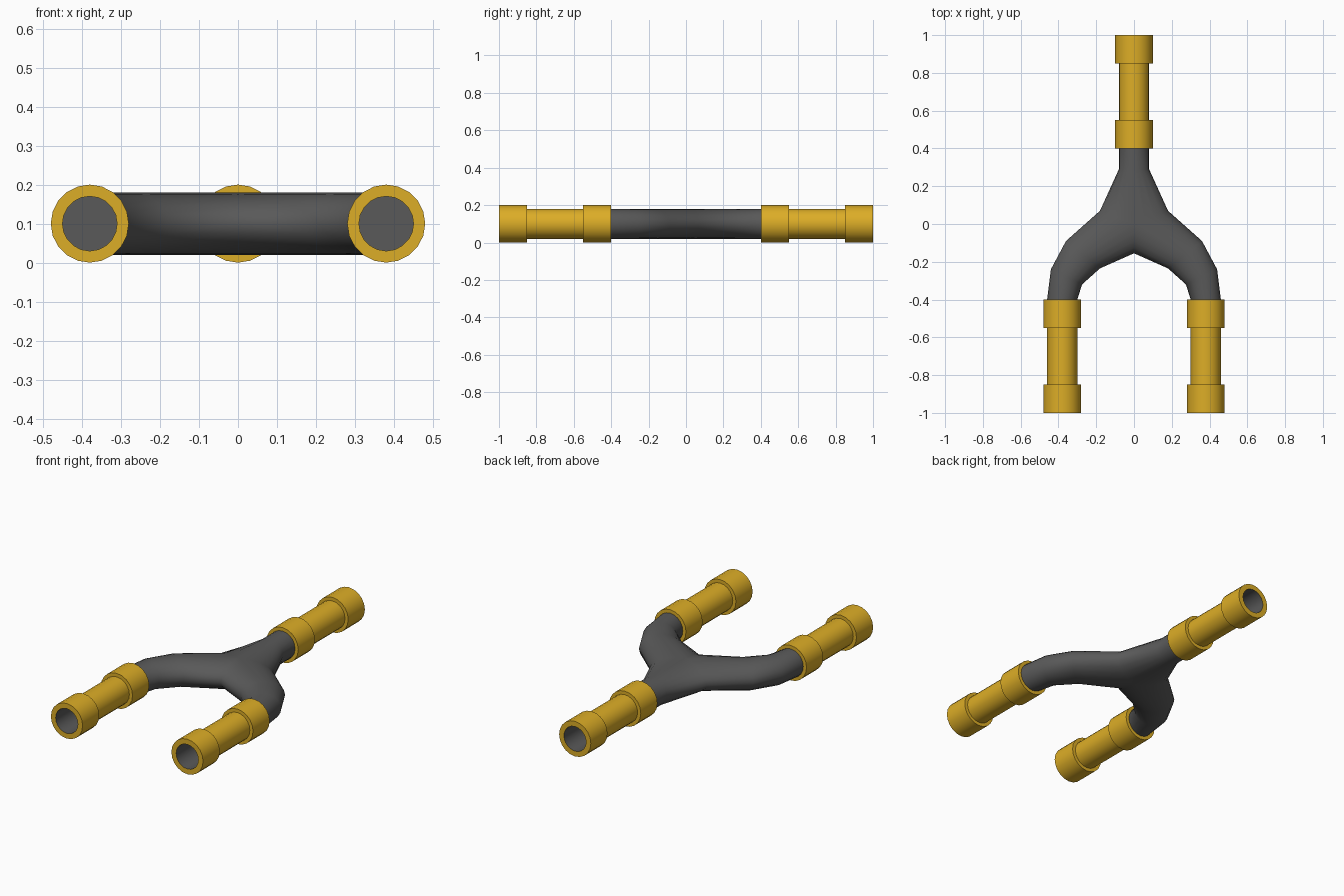
import bpy, bmesh
from math import sin, cos, pi
from mathutils import Vector

if "Cube" in bpy.data.objects:
    bpy.data.objects.remove(bpy.data.objects["Cube"])

N = 20      # sides of every pipe
ZC = 0.1    # height of the pipe axis


def material(name, rgb):
    m = bpy.data.materials.new(name)
    m.diffuse_color = (*rgb, 1)
    m.use_nodes = True
    m.node_tree.nodes["Principled BSDF"].inputs["Base Color"].default_value = m.diffuse_color
    return m


gold = material("gold", (0.72, 0.42, 0.02))
grey = material("dark_grey", (0.10, 0.10, 0.10))


def finish(bm, name, mats, angle):
    bmesh.ops.recalc_face_normals(bm, faces=bm.faces)
    me = bpy.data.meshes.new(name)
    bm.to_mesh(me)
    bm.free()
    for m in mats:
        me.materials.append(m)
    ob = bpy.data.objects.new(name, me)
    bpy.context.collection.objects.link(ob)
    bpy.ops.object.select_all(action='DESELECT')
    ob.select_set(True)
    bpy.context.view_layer.objects.active = ob
    bpy.ops.object.shade_smooth_by_angle(angle=angle)
    return ob


def bridge(bm, a, b, mat=0):
    for k in range(N):
        j = (k + 1) % N
        bm.faces.new((a[k], a[j], b[j], b[k])).material_index = mat


def ring(bm, outer, inner, centre=None):
    """Upright ring spanning two plan points, optionally bent at a centre."""
    o, i = Vector(outer), Vector(inner)
    c = Vector(centre) if centre else (o + i) / 2
    verts = []
    for k in range(N):
        t = 2 * pi * k / N
        p = c + ((o if cos(t) > 0 else i) - c) * abs(cos(t))
        verts.append(bm.verts.new((p.x, p.y, ZC + 0.08 * sin(t))))
    return verts


# Y-shaped body: three branches sharing bent rings at the junction
bm = bmesh.new()
A, B, C, T = (0.18, 0.07), (-0.18, 0.07), (0, -0.155), (0, 0)
LEG = [((0.36, -0.09), (0.18, -0.235)),
       ((0.44, -0.24), (0.275, -0.32)),
       ((0.46, -0.40), (0.30, -0.40))]


def branch(start, sections):
    rings = [ring(bm, *start, T)] + [ring(bm, *s) for s in sections]
    for a, b in zip(rings, rings[1:]):
        bridge(bm, a, b)
    bm.faces.new(rings[-1])


branch((A, C), LEG)
branch((B, C), [((-o[0], o[1]), (-i[0], i[1])) for o, i in LEG])
branch((A, B), [((0.08, 0.29), (-0.08, 0.29)), ((0.08, 0.40), (-0.08, 0.40))])
bmesh.ops.remove_doubles(bm, verts=bm.verts, dist=1e-4)
finish(bm, "y_body", [grey], pi / 3)

# Hollow connectors: (distance along y, radius); the last span is the grey bore
PROFILE = [(1.0, 0.07), (1.0, 0.10), (0.85, 0.10), (0.85, 0.08),
           (0.55, 0.08), (0.55, 0.10), (0.40, 0.10), (0.40, 0.07)]


def connector(name, x, side):
    bm = bmesh.new()
    rings = [[bm.verts.new((x + r * cos(2 * pi * k / N), side * y,
                            ZC + r * sin(2 * pi * k / N))) for k in range(N)]
             for y, r in PROFILE]
    for i in range(len(rings)):
        last = i == len(rings) - 1
        bridge(bm, rings[i], rings[(i + 1) % len(rings)], int(last))
    finish(bm, name, [gold, grey], pi / 6)


connector("back_connector", 0, 1)
connector("front_left_connector", -0.38, -1)
connector("front_right_connector", 0.38, -1)
